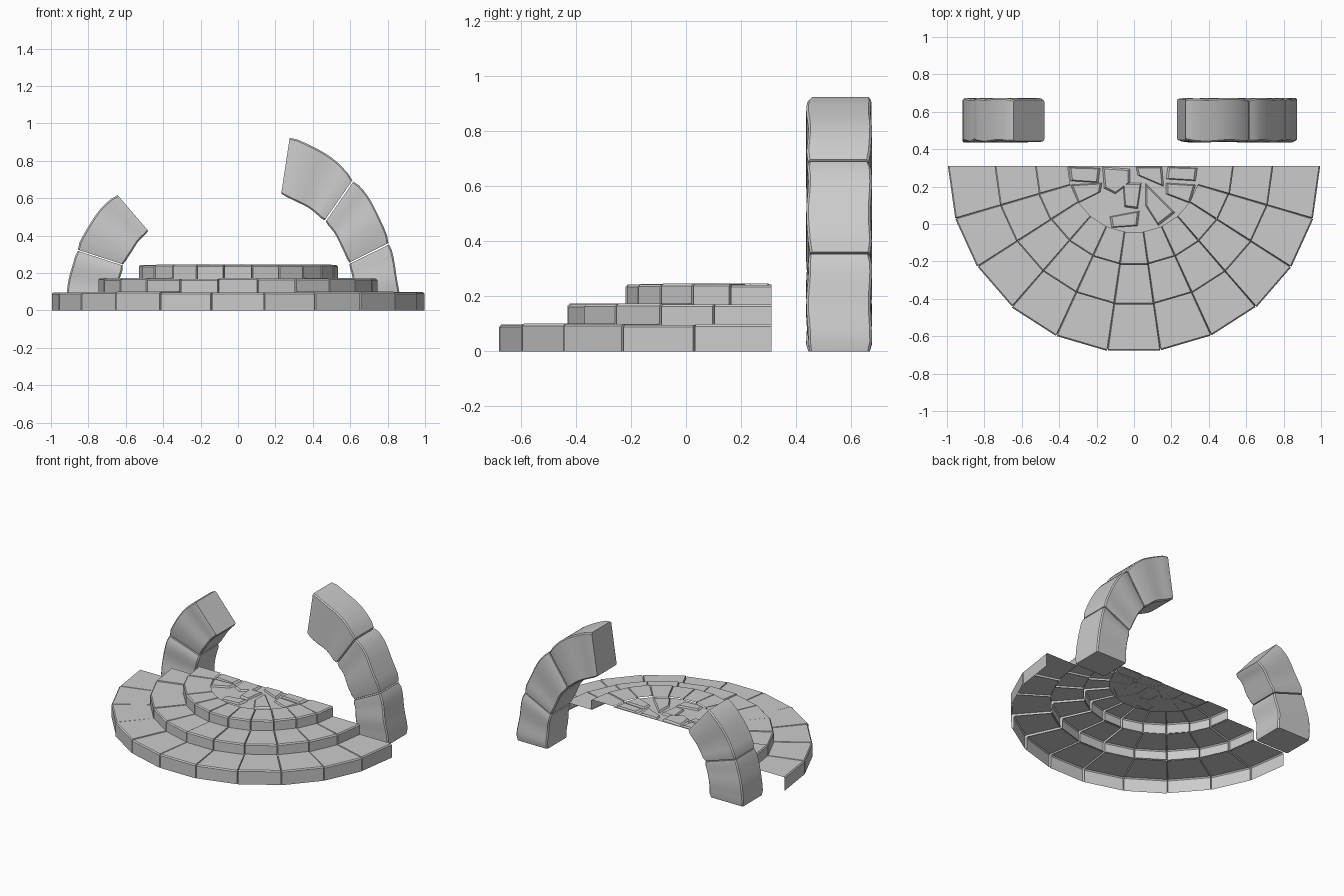
import bpy, bmesh, math, random
from mathutils import Vector

if "Cube" in bpy.data.objects:
    bpy.data.objects.remove(bpy.data.objects["Cube"])

random.seed(4)
BACK_Y = 0.31      # straight rear edge of the steps
STONES = 11        # stones in each half ring


def make_object(name, bm, smooth=False):
    mesh = bpy.data.meshes.new(name)
    bm.to_mesh(mesh)
    bm.free()
    obj = bpy.data.objects.new(name, mesh)
    bpy.context.collection.objects.link(obj)
    if smooth:
        bpy.ops.object.select_all(action='DESELECT')
        bpy.context.view_layer.objects.active = obj
        obj.select_set(True)
        bpy.ops.object.shade_smooth_by_angle(angle=math.radians(35))
    return obj


def step_ring(name, r_in, r_out, z0, z1):
    """Open-backed half ring: stone tops and risers with sunken seams."""
    stations = []                      # angle, radial sink, height sink
    gap = 0.004 / r_out
    for k in range(STONES):
        a0 = math.pi * (1 + k / STONES)
        a1 = math.pi * (1 + (k + 1) / STONES)
        dr, dz = random.uniform(-0.004, 0.002), random.uniform(-0.003, 0.003)
        stations.append((a0 + (gap if k else 0), -dr, -dz))
        stations.append((a1 - (gap if k < STONES - 1 else 0), -dr, -dz))
        if k < STONES - 1:
            stations.append((a1, 0.014, 0.012))
    bm = bmesh.new()
    rows = []
    for a, sink_r, sink_z in stations:
        profile = [(r_in, z1 - sink_z),
                   (r_out - 0.007 - sink_r, z1 - sink_z),
                   (r_out - sink_r, z1 - 0.008 - sink_z),
                   (r_out - sink_r, z0)]
        rows.append([bm.verts.new((r * math.cos(a), BACK_Y + r * math.sin(a), z))
                     for r, z in profile])
    for p, q in zip(rows, rows[1:]):
        for j in range(3):
            bm.faces.new((p[j], p[j + 1], q[j + 1], q[j]))
    return make_object(name, bm)


# Three stepped rings
step_ring("lower_step", 0.738, 0.998, 0.0, 0.098)
step_ring("middle_step", 0.525, 0.745, 0.094, 0.171)
step_ring("upper_step", 0.355, 0.532, 0.168, 0.244)

# Half-round floor inside the top ring
bm = bmesh.new()
bm.faces.new([bm.verts.new((0.36 * math.cos(math.pi * (1 + k / STONES)),
                            BACK_Y + 0.36 * math.sin(math.pi * (1 + k / STONES)), 0.234))
              for k in range(STONES + 1)])
make_object("platform_floor", bm)

# Irregular paving slabs on the floor
slabs = [
    [(-.35, .305), (-.34, .23), (-.19, .22), (-.18, .30)],
    [(-.17, .305), (-.16, .19), (-.10, .16), (-.02, .22), (-.02, .295)],
    [(.01, .305), (.02, .26), (.16, .20), (.15, .305)],
    [(.18, .305), (.17, .24), (.33, .23), (.34, .30)],
    [(-.34, .21), (-.30, .11), (-.18, .17), (-.17, .22)],
    [(.17, .22), (.17, .16), (.30, .11), (.33, .21)],
    [(-.06, .22), (-.05, .09), (.02, .08), (.04, .22)],
    [(-.13, .04), (-.12, -.02), (.02, -.01), (.03, .07)],
    [(.06, .22), (.06, .10), (.13, -.01), (.22, .06)],
]
bm = bmesh.new()
for pts in slabs:
    c = sum((Vector(p) for p in pts), Vector((0, 0))) / len(pts)
    low = [bm.verts.new((x, y, 0.233)) for x, y in pts]
    top = [bm.verts.new((*(c + (Vector(p) - c) * 0.85), 0.246)) for p in pts]
    bm.faces.new(top)
    for i in range(len(pts)):
        j = (i + 1) % len(pts)
        bm.faces.new((low[i], low[j], top[j], top[i]))
make_object("paving_slabs", bm)


def curve(p, t):
    """Parabola through three points."""
    a, b, c = (Vector(v) for v in p)
    return a * (2 * t - 1) * (t - 1) + b * 4 * t * (1 - t) + c * t * (2 * t - 1)


def arch_stone(name, outer, inner, steps=10):
    """Curved block with chamfered ends and gently weathered sides."""
    bm = bmesh.new()
    rings = []
    phase = random.uniform(0, 6)
    for i in range(steps + 1):
        t = i / steps
        o, n = curve(outer, t), curve(inner, t)
        d = (o - n).normalized()
        end = 0.006 if i in (0, steps) else 0
        ch = 0.008
        wave = 0.004 * math.sin(9 * t + phase)
        o, n = o - d * (end - wave * 0.5), n + d * (end + wave * 0.5)
        yf, yb = 0.44 + end + wave, 0.672 - end + wave * 0.7
        ring = [(o - d * ch, yf), (o, yf + ch), (o, yb - ch), (o - d * ch, yb),
                (n + d * ch, yb), (n, yb - ch), (n, yf + ch), (n + d * ch, yf)]
        rings.append([bm.verts.new((p.x, y, p.y)) for p, y in ring])
    for p, q in zip(rings, rings[1:]):
        for j in range(8):
            k = (j + 1) % 8
            bm.faces.new((p[j], p[k], q[k], q[j]))
    bm.faces.new(rings[0])
    bm.faces.new(rings[-1])
    bmesh.ops.recalc_face_normals(bm, faces=bm.faces)
    return make_object(name, bm, smooth=True)


# Broken arch: three stones on the right, two on the left
arch_stone("right_arch_base", [(.872, 0), (.85, .18), (.812, .355)],
           [(.62, 0), (.62, .125), (.59, .245)])
arch_stone("right_arch_middle", [(.808, .362), (.73, .55), (.622, .695)],
           [(.588, .252), (.54, .37), (.467, .472)])
arch_stone("right_arch_top", [(.616, .702), (.465, .84), (.277, .927)],
           [(.461, .478), (.355, .56), (.23, .617)])
arch_stone("left_arch_base", [(-.92, 0), (-.905, .16), (-.862, .32)],
           [(-.65, 0), (-.645, .12), (-.61, .238)])
arch_stone("left_arch_top", [(-.86, .326), (-.775, .49), (-.648, .622)],
           [(-.608, .244), (-.553, .34), (-.477, .422)])
